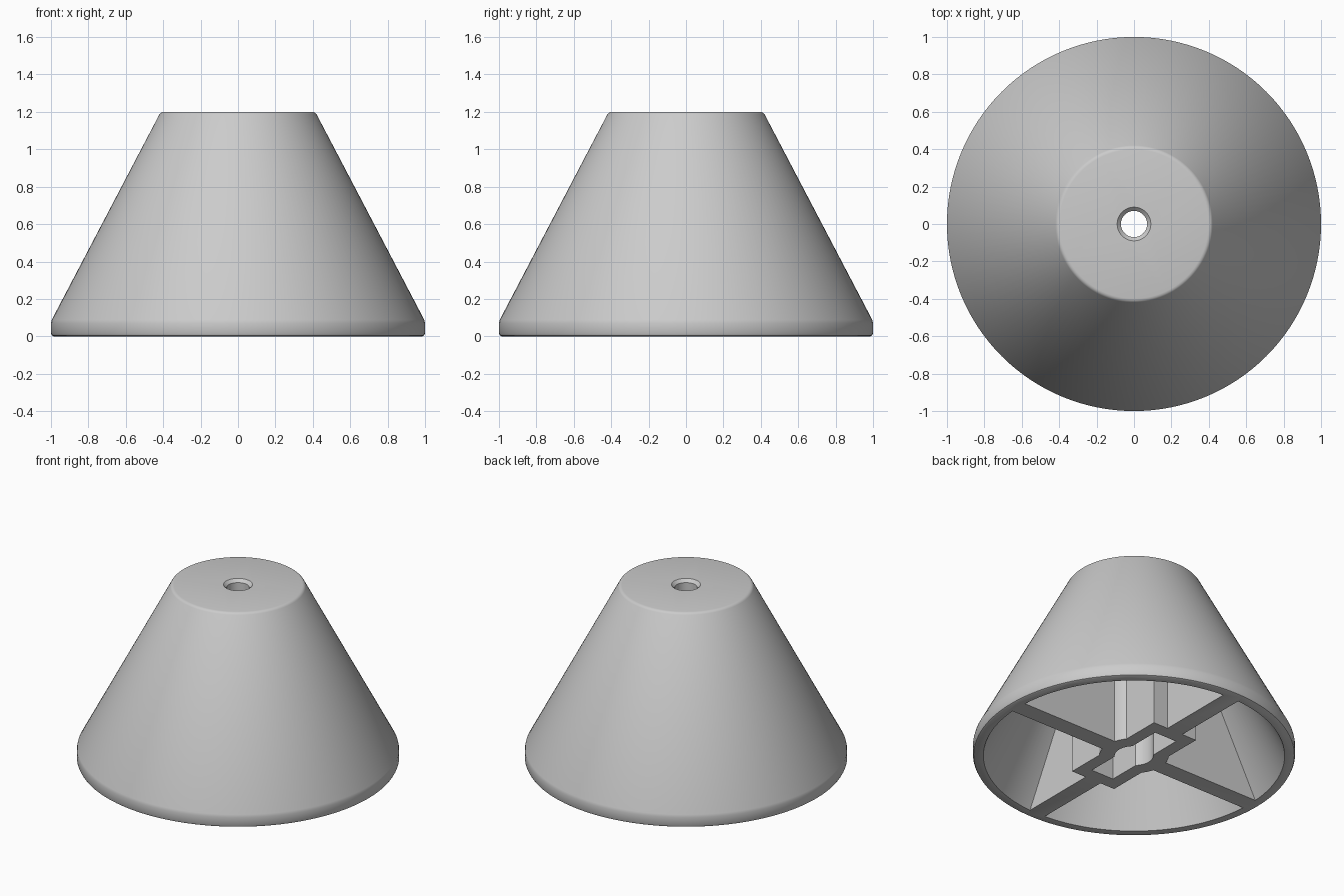
import bpy
import bmesh
import math

SEGMENTS = 128
CEILING = 1.1      # underside of the top plate
BELOW = -0.1       # how far cutters reach under the base

if "Cube" in bpy.data.objects:
    bpy.data.objects.remove(bpy.data.objects["Cube"], do_unlink=True)

grey = bpy.data.materials.new("light grey plastic")
grey.use_nodes = True
colour = (0.6, 0.6, 0.6, 1)
grey.diffuse_color = colour
grey.node_tree.nodes["Principled BSDF"].inputs["Base Color"].default_value = colour


def add_object(name, bm):
    bmesh.ops.recalc_face_normals(bm, faces=bm.faces)
    mesh = bpy.data.meshes.new(name)
    bm.to_mesh(mesh)
    bm.free()
    mesh.materials.append(grey)
    obj = bpy.data.objects.new(name, mesh)
    bpy.context.collection.objects.link(obj)
    return obj


def lathe(name, profile):
    """Solid of revolution from (radius, height) pairs, bottom to top."""
    bm = bmesh.new()
    rings = []
    for r, z in profile:
        rings.append([bm.verts.new((r * math.cos(a), r * math.sin(a), z))
                      for a in (math.tau * i / SEGMENTS for i in range(SEGMENTS))])
    for low, high in zip(rings, rings[1:]):
        for i in range(SEGMENTS):
            j = (i + 1) % SEGMENTS
            bm.faces.new((low[i], low[j], high[j], high[i]))
    bm.faces.new(rings[0])
    bm.faces.new(rings[-1])
    return add_object(name, bm)


def box(name, half_x, half_y, bottom, top):
    bm = bmesh.new()
    bmesh.ops.create_cube(bm, size=2)
    for v in bm.verts:
        v.co.x *= half_x
        v.co.y *= half_y
        v.co.z = top if v.co.z > 0 else bottom
    return add_object(name, bm)


def cut(target, cutter):
    """Subtract the cutter from the target and discard it."""
    cutter.hide_render = True
    mod = target.modifiers.new("cut", 'BOOLEAN')
    mod.operation = 'DIFFERENCE'
    mod.solver = 'EXACT'
    mod.object = cutter
    bpy.context.view_layer.objects.active = target
    bpy.ops.object.modifier_apply(modifier=mod.name)
    bpy.data.objects.remove(cutter, do_unlink=True)


# Tapered outer body with softened rims
body = lathe("tapered_foot", [
    (0.985, 0), (0.995, 0.005), (1, 0.015), (1, 0.07), (0.996, 0.088),
    (0.42, 1.187), (0.414, 1.194), (0.407, 1.198), (0.398, 1.2)])

# Hollow inside, leaving a cross of ribs and a hub standing
slope = 0.518
cavity = lathe("cavity", [(0.935 - slope * z, z) for z in (BELOW, CEILING)])
low, high = BELOW - 0.1, CEILING + 0.1
cut(cavity, box("rib_side_to_side", 2, 0.06, low, high))
cut(cavity, box("rib_front_to_back", 0.06, 2, low, high))
cut(cavity, box("hub_block", 0.17, 0.395, low, high))
cut(cavity, lathe("hub_barrel", [(0.215, low), (0.215, high)]))
cut(body, cavity)

# Slot and bore in the hub, screw hole with countersink through the top
cut(body, box("hub_slot", 0.085, 0.305, BELOW, CEILING))
cut(body, lathe("hub_bore", [(0.12, BELOW), (0.12, CEILING)]))
cut(body, lathe("screw_hole", [
    (0.07, CEILING - 0.1), (0.07, 1.18), (0.09, 1.2), (0.09, 1.3)]))

# Smooth curved walls, crisp edges
bpy.ops.object.select_all(action='DESELECT')
body.select_set(True)
bpy.context.view_layer.objects.active = body
bpy.ops.object.shade_smooth_by_angle(angle=math.radians(30))
